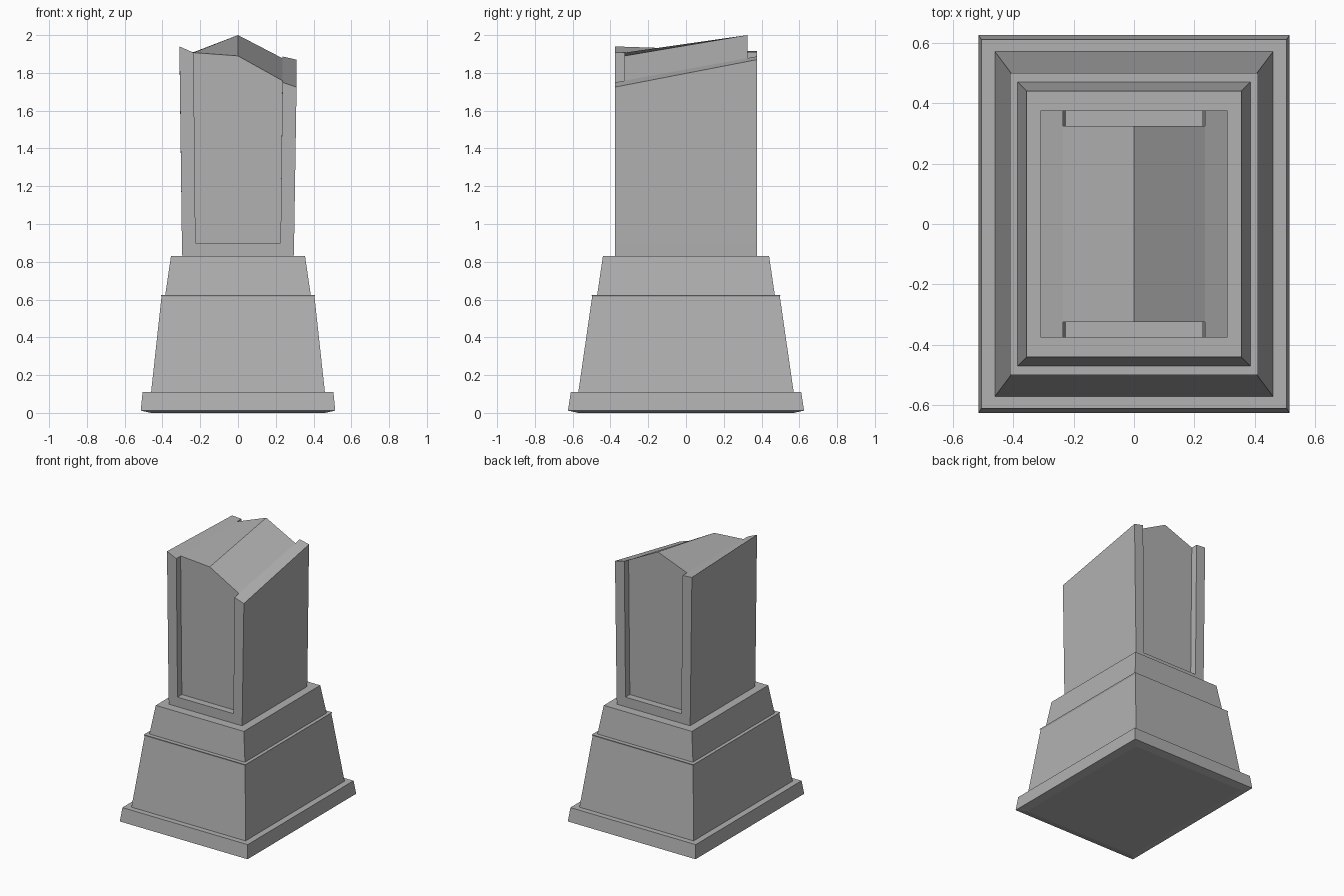
import bpy, bmesh

if "Cube" in bpy.data.objects:
    bpy.data.objects.remove(bpy.data.objects["Cube"])

stone = bpy.data.materials.new("stone")
stone.diffuse_color = (0.44, 0.44, 0.44, 1)
stone.use_nodes = True
stone.node_tree.nodes["Principled BSDF"].inputs["Base Color"].default_value = stone.diffuse_color


def finish(name, bm):
    bmesh.ops.recalc_face_normals(bm, faces=bm.faces[:])
    mesh = bpy.data.meshes.new(name)
    bm.to_mesh(mesh)
    bm.free()
    mesh.materials.append(stone)
    obj = bpy.data.objects.new(name, mesh)
    bpy.context.collection.objects.link(obj)
    return obj


def rect(bm, hx, hy, z):
    return [bm.verts.new((sx * hx, sy * hy, z))
            for sx, sy in ((-1, -1), (1, -1), (1, 1), (-1, 1))]


def bridge(bm, a, b):
    n = len(a)
    for i in range(n):
        bm.faces.new((a[i], a[(i + 1) % n], b[(i + 1) % n], b[i]))


def stepped_block(name, profile):
    """Stack of rectangular rings given as (half x, half y, z)."""
    bm = bmesh.new()
    rings = [rect(bm, *p) for p in profile]
    for a, b in zip(rings, rings[1:]):
        bridge(bm, a, b)
    bm.faces.new(rings[0])
    bm.faces.new(rings[-1])
    return finish(name, bm)


# Stepped pedestal: foot slab with slightly dished underside, sloping body, collar
stepped_block("stepped_pedestal", [
    (0.46, 0.57, 0.0), (0.515, 0.625, 0.012), (0.505, 0.61, 0.11),
    (0.46, 0.57, 0.11), (0.405, 0.497, 0.615), (0.41, 0.50, 0.625),
    (0.385, 0.47, 0.625), (0.355, 0.44, 0.83)])

# Shaft: I-shaped plan (recessed panels front and back) under a broken, sloping top
Y_OUT, Y_IN, Z_LEDGE = 0.375, 0.325, 0.90
X_BOTTOM = (-0.297, -0.225, 0, 0.225, 0.297)
X_TOP = (-0.31, -0.235, 0, 0.235, 0.31)
Z_FRONT = (1.94, 1.907, 1.89, 1.75, 1.725)
Z_BACK = (1.915, 1.91, 2.0, 1.887, 1.87)
# (column, y) around the plan, front edge then back edge
front = [(0, -Y_OUT), (1, -Y_OUT), (1, -Y_IN), (2, -Y_IN),
         (3, -Y_IN), (3, -Y_OUT), (4, -Y_OUT)]
plan = front + [(c, -y) for c, y in reversed(front)]


def top_z(col, y):
    reach = Y_IN if col == 2 else Y_OUT
    t = (y + reach) / (2 * reach)
    return Z_FRONT[col] * (1 - t) + Z_BACK[col] * t


bm = bmesh.new()
low = [bm.verts.new((X_BOTTOM[c], y, Z_LEDGE)) for c, y in plan]
top = [bm.verts.new((X_TOP[c], y, top_z(c, y))) for c, y in plan]
bridge(bm, low, top)

# Roof strips: left posts, two slopes, right posts
for strip in ((0, 1, 2, 11, 12, 13), (2, 3, 10, 11),
              (3, 4, 9, 10), (4, 5, 6, 7, 8, 9)):
    bm.faces.new([top[i] for i in strip])

# Ledges under the recesses
for ledge in ((1, 2, 3, 4, 5), (8, 9, 10, 11, 12)):
    bm.faces.new([low[i] for i in ledge])

# Solid foot of the shaft
foot = rect(bm, 0.295, Y_OUT, 0.83)
bm.faces.new(foot)
bm.faces.new([foot[0], foot[1], low[6], low[5], low[1], low[0]])
bm.faces.new([foot[2], foot[3], low[13], low[12], low[8], low[7]])
bm.faces.new([foot[1], foot[2], low[7], low[6]])
bm.faces.new([foot[3], foot[0], low[0], low[13]])
finish("shaft", bm)
